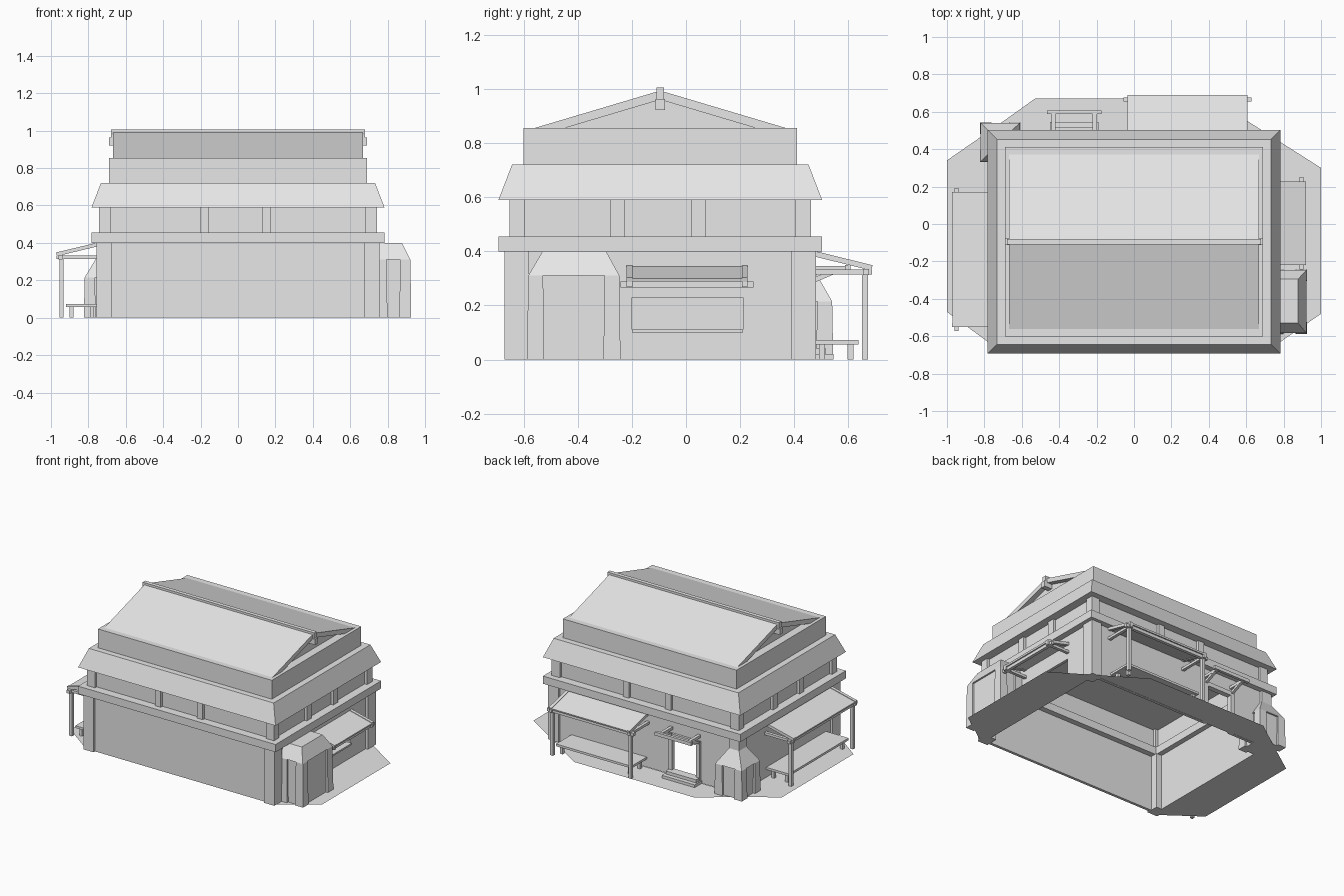
import bpy
import bmesh
from mathutils import Vector

cube = bpy.data.objects.get("Cube")
if cube:
    bpy.data.objects.remove(cube)

grey = bpy.data.materials.new("plain grey")
grey.use_nodes = True
grey.diffuse_color = (0.8, 0.8, 0.8, 1)
grey.node_tree.nodes["Principled BSDF"].inputs["Base Color"].default_value = (0.8, 0.8, 0.8, 1)

MID = -0.095            # depth position of the ridge and of the building centre
FLOOR_H = 0.40          # underside of the ledge


def finish(name, bm):
    bmesh.ops.recalc_face_normals(bm, faces=bm.faces)
    mesh = bpy.data.meshes.new(name)
    bm.to_mesh(mesh)
    bm.free()
    mesh.materials.append(grey)
    obj = bpy.data.objects.new(name, mesh)
    bpy.context.collection.objects.link(obj)
    return obj


def block(name, base, low, high, top=None):
    """Box or frustum; base and top are (left, right, front, back)."""
    bm = bmesh.new()
    rings = []
    for (xa, xb, ya, yb), z in ((base, low), (top or base, high)):
        corners = ((xa, ya), (xb, ya), (xb, yb), (xa, yb))
        rings.append([bm.verts.new((x, y, z)) for x, y in corners])
    lower, upper = rings
    bm.faces.new(lower[::-1])
    bm.faces.new(upper)
    for i in range(4):
        j = (i + 1) % 4
        bm.faces.new((lower[i], lower[j], upper[j], upper[i]))
    return finish(name, bm)


def centred(half_x, half_y):
    return (-half_x, half_x, MID - half_y, MID + half_y)


def around(x, y, w, d):
    return (x - w / 2, x + w / 2, y - d / 2, y + d / 2)


def bar(name, start, end, width, height):
    """Straight beam or panel between two points."""
    a, b = Vector(start), Vector(end)
    bm = bmesh.new()
    bmesh.ops.create_cube(bm, size=1)
    for v in bm.verts:
        v.co = Vector((v.co.x * (b - a).length, v.co.y * width, v.co.z * height))
    turn = (b - a).to_track_quat("X", "Z")
    bmesh.ops.rotate(bm, verts=bm.verts, matrix=turn.to_matrix())
    bmesh.ops.translate(bm, verts=bm.verts, vec=(a + b) / 2)
    return finish(name, bm)


def ring(name, half_x, half_y, thick, low, high, sides=("front", "back", "left", "right")):
    """Hollow rectangular frame made of the listed sides."""
    xa, xb, ya, yb = centred(half_x, half_y)
    rects = {"front": (xa, xb, ya, ya + thick), "back": (xa, xb, yb - thick, yb),
             "right": (xa, xa + thick, ya + thick, yb - thick),
             "left": (xb - thick, xb, ya + thick, yb - thick)}
    for side in sides:
        block(name + "_" + side, rects[side], low, high)


# Facing helpers: (along the wall, away from the centre, height) to world
def to_back(a, d, z):
    return (a, d, z)


def to_left(a, d, z):
    return (d, a, z)


def to_right(a, d, z):
    return (-d, a, z)


def mapped_block(name, place, a0, a1, d0, d1, low, high):
    p, q = place(a0, d0, low), place(a1, d1, high)
    xs, ys = sorted((p[0], q[0])), sorted((p[1], q[1]))
    block(name, (*xs, *ys), low, high)


def wall_with_opening(name, place, span, depth, opening, low, high):
    (a, b), (c, d), thick = span, opening, 0.02
    for part, vals in {"near": (a, c, 0, FLOOR_H), "far": (d, b, 0, FLOOR_H),
                       "head": (c, d, high, FLOOR_H), "sill": (c, d, 0, low)}.items():
        if vals[3] > vals[2]:
            mapped_block(name + "_" + part, place, vals[0], vals[1],
                         depth - thick, depth, vals[2], vals[3])


def awning(name, place, a0, a1, wall, reach, high, low):
    """Sloping panel, edge rafters, front beam and horizontal ties."""
    mid, drop, t = (a0 + a1) / 2, 0.006, 0.022
    bar(name + "_panel", place(mid, wall, high - drop), place(mid, reach, low - drop),
        a1 - a0 - t, 0.012)
    beam = reach - t
    bar(name + "_beam", place(a0 - t, beam, low - t), place(a1 + t, beam, low - t), t, t)
    for end, a in (("near", a0 + t / 2), ("far", a1 - t / 2)):
        bar(name + "_rafter_" + end, place(a, wall, high - drop),
            place(a, reach, low - drop), t, 0.02)
        bar(name + "_tie_" + end, place(a, wall, low - t), place(a, reach, low - t), t, 0.018)


def stall(name, place, a0, a1, wall, reach):
    """Awning on posts with a low bench below it."""
    awning(name + "_awning", place, a0, a1, wall, reach, FLOOR_H, 0.345)
    t = 0.022
    for end, a in (("near", a0 + t / 2), ("far", a1 - t / 2)):
        mapped_block(name + "_post_" + end, place, a - t / 2, a + t / 2,
                     reach - t * 1.7, reach - t * 0.7, 0, 0.33)
    mapped_block(name + "_bench", place, a0 + t, a1 - t, wall, reach - 0.05, 0.056, 0.072)
    for end, a in (("near", a0 + 0.05), ("far", a1 - 0.05)):
        for row, d in (("outer", reach - 0.08), ("inner", wall + 0.04)):
            mapped_block(name + "_leg_" + end + row, place, a - t / 2, a + t / 2,
                         d - t / 2, d + t / 2, 0, 0.056)


def buttress(name, base, top, shoulder, peak):
    """Corner-posted block with a sloping cap."""
    xa, xb, ya, yb = base
    w, lip, inset = 0.055, 0.004, 0.012
    block(name + "_core", (xa + inset, xb - inset, ya + inset, yb - inset), 0, shoulder)
    for x0, x1 in ((xa, xa + w), (xb - w, xb)):
        for y0, y1 in ((ya, ya + w), (yb - w, yb)):
            block(name + "_post", (x0 - lip, x1 + lip, y0 - lip, y1 + lip), 0, shoulder,
                  (x0, x1, y0, y1))
    block(name + "_cap", base, shoulder, peak, top)


# Ground apron on three sides, open under the building
aprons = {
    "left": ((0.74, -0.66), (1, -0.48), (1, 0.3), (0.74, 0.465)),
    "back": ((0.74, 0.465), (0.42, 0.67), (-0.53, 0.67), (-0.74, 0.52), (-0.74, 0.465)),
    "right": ((-0.74, 0.52), (-1, 0.34), (-1, -0.47), (-0.74, -0.66)),
}
for side, outline in aprons.items():
    bm = bmesh.new()
    face = bm.faces.new([bm.verts.new((x, y, 0)) for x, y in outline])
    bm.normal_update()
    if face.normal.z < 0:
        face.normal_flip()
    mesh = bpy.data.meshes.new("ground_" + side)
    bm.to_mesh(mesh)
    bm.free()
    mesh.materials.append(grey)
    bpy.context.collection.objects.link(bpy.data.objects.new("ground_" + side, mesh))

# Ground floor walls, with a window on the left and a door at the back
ring("lower_wall", 0.74, 0.558, 0.02, 0, FLOOR_H, ("front", "right"))
wall_with_opening("window_wall", to_left, (-0.65, 0.46), 0.74, (-0.2, 0.21), 0.107, 0.23)
wall_with_opening("door_wall", to_back, (-0.74, 0.74), 0.463, (-0.42, -0.22), 0, 0.27)

# Corner pillars and upper floor posts
for sx in (-1, 1):
    for sy in (-1, 1):
        block("corner_pillar", around(sx * 0.717, MID + sy * 0.53, 0.08, 0.09), 0, FLOOR_H)
        block("upper_corner_post", around(sx * 0.71, MID + sy * 0.528, 0.064, 0.058), 0.455, 0.59)
    for x in (-0.18, 0.153):
        block("upper_long_post", around(x, MID + sx * 0.54, 0.047, 0.034), 0.455, 0.59)
    for y in (-0.254, 0.046):
        block("upper_side_post", around(sx * 0.725, y, 0.034, 0.052), 0.455, 0.59)

# Ledge, upper floor, eave and parapet
ring("ledge", 0.783, 0.598, 0.1, FLOOR_H, 0.455)
ring("upper_wall", 0.722, 0.538, 0.02, 0.455, 0.59)
block("eave", centred(0.783, 0.598), 0.59, 0.72, centred(0.733, 0.548))
block("parapet", centred(0.689, 0.506), 0.72, 0.855)

# Gabled roof with recessed ends and a ridge beam
for sy in (-1, 1):
    bar("roof_slope", (0, MID, 0.977), (0, MID + sy * 0.464, 0.839), 1.334, 0.032)
block("gable_infill", centred(0.63, 0.42), 0.85, 0.965, centred(0.63, 0.005))
block("ridge_cap", centred(0.68, 0.014), 0.96, 1.005)
block("ridge_beam", centred(0.69, 0.018), 0.922, 0.963)

# Corner buttresses
buttress("large_buttress", (0.74, 0.922, -0.583, -0.246), (0.74, 0.877, -0.53, -0.295), 0.31, FLOOR_H)
buttress("small_buttress", (-0.82, -0.61, 0.335, 0.54), (-0.757, -0.677, 0.395, 0.48), 0.215, 0.32)

# Covered stalls and window awning
stall("back_stall", to_back, -0.035, 0.607, 0.463, 0.687)
stall("side_stall", to_right, -0.55, 0.17, 0.74, 0.97)
awning("window_awning", to_left, -0.22, 0.228, 0.74, 0.917, 0.344, 0.3)
mapped_block("window_sill", to_left, -0.2, 0.21, 0.715, 0.755, 0.1, 0.112)

# Doorway frame, canopy arms and steps
for x in (-0.43, -0.21):
    block("door_jamb", around(x, 0.465, 0.03, 0.03), 0, 0.28)
    bar("canopy_arm", (x, 0.46, 0.335), (x, 0.6, 0.335), 0.022, 0.02)
    bar("canopy_brace", (x, 0.465, 0.29), (x, 0.57, 0.335), 0.02, 0.018)
block("door_lintel", around(-0.32, 0.465, 0.25, 0.03), 0.27, 0.3)
bar("canopy_beam", (-0.465, 0.597, 0.338), (-0.175, 0.597, 0.338), 0.02, 0.024)
block("lower_step", around(-0.32, 0.5, 0.26, 0.09), 0, 0.02)
block("upper_step", around(-0.32, 0.485, 0.24, 0.06), 0.02, 0.042)
